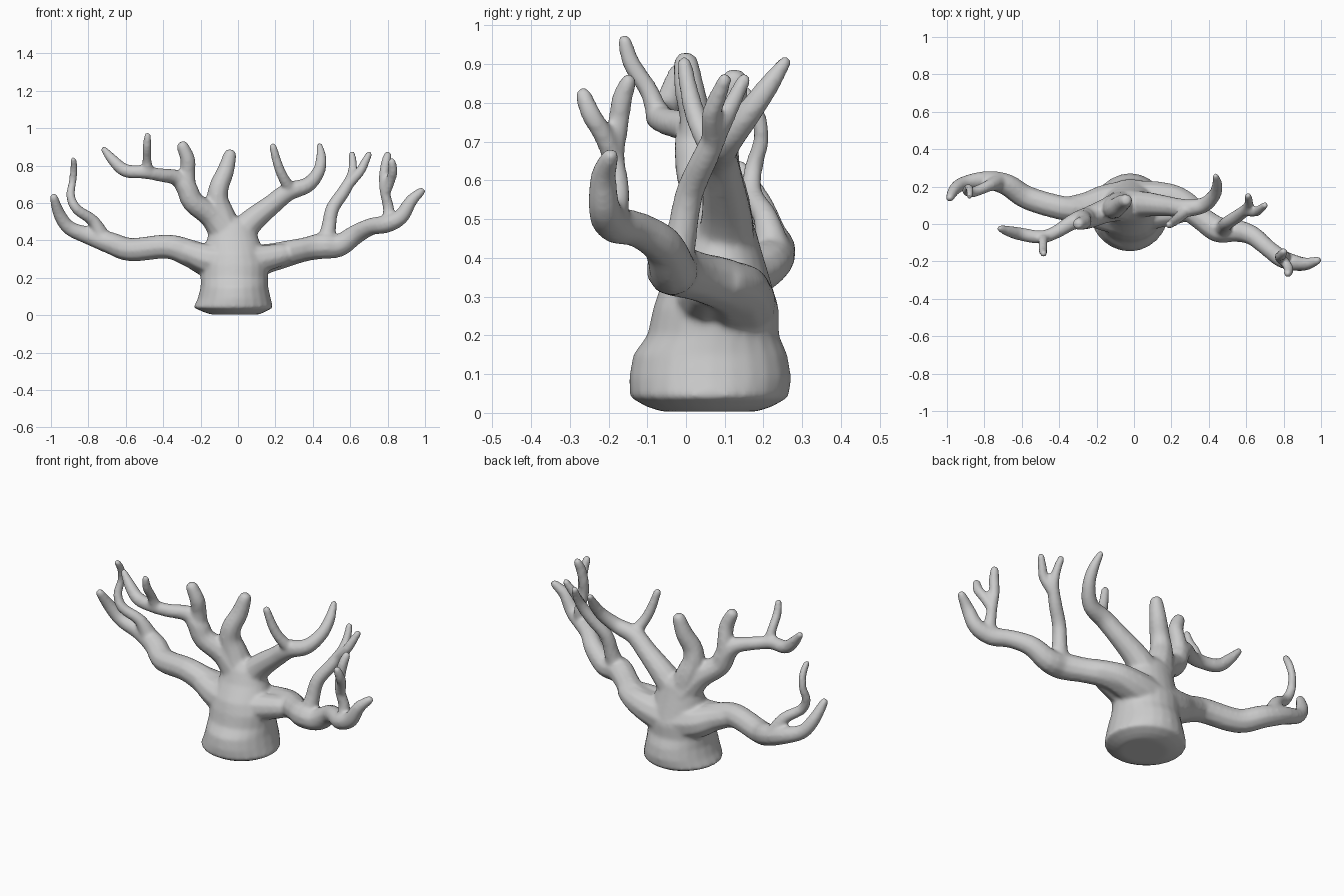
import bpy, bmesh, math
from mathutils import Vector

SIDES = 10
FAT = 1.07   # makes up for the softening
bm = bmesh.new()


def skin(rings):
    """Bridge closed rings of coordinates and cap both ends."""
    vs = [[bm.verts.new(p) for p in ring] for ring in rings]
    n = len(vs[0])
    for a, b in zip(vs, vs[1:]):
        for i in range(n):
            bm.faces.new((a[i], a[(i + 1) % n], b[(i + 1) % n], b[i]))
    bm.faces.new(vs[0][::-1])
    bm.faces.new(vs[-1])


def catmull(p, t, i):
    a, b, c, d = (p[max(0, min(len(p) - 1, i + k))] for k in (-1, 0, 1, 2))
    return 0.5 * (2 * b + (c - a) * t + (2 * a - 5 * b + 4 * c - d) * t * t
                  + (3 * b - a - 3 * c + d) * t ** 3)


def branch(points):
    """Tapered tube through (x, y, z, radius) points with a rounded tip."""
    p = [Vector(q) for q in points]
    path = [catmull(p, s / 4, i) for i in range(len(p) - 1) for s in range(4)] + [p[-1]]
    pos = [q.to_3d() for q in path]
    rad = [q[3] * FAT for q in path]
    # rounded tip
    d = (pos[-1] - pos[-2]).normalized()
    tip, r = pos[-1], rad[-1]
    for k, s in ((0.5, 0.85), (0.85, 0.5)):
        pos.append(tip + d * r * k)
        rad.append(r * s)
    rings, u = [], None
    for i, c in enumerate(pos):
        t = (pos[min(i + 1, len(pos) - 1)] - pos[max(i - 1, 0)]).normalized()
        u = t.orthogonal() if u is None else u - t * u.dot(t)
        u.normalize()
        w = t.cross(u)
        rings.append([c + rad[i] * (math.cos(a) * u + math.sin(a) * w)
                      for a in (2 * math.pi * k / SIDES for k in range(SIDES))])
    skin(rings)


# trunk: z, x min, x max, y min, y max
trunk = [(0.003, -0.14, 0.11, -0.06, 0.18), (0.015, -0.18, 0.14, -0.10, 0.22),
         (0.04, -0.238, 0.188, -0.145, 0.265), (0.09, -0.215, 0.175, -0.147, 0.272),
         (0.15, -0.2, 0.162, -0.137, 0.262), (0.20, -0.2, 0.16, -0.10, 0.24),
         (0.27, -0.2, 0.165, -0.085, 0.24), (0.33, -0.18, 0.14, -0.065, 0.222),
         (0.41, -0.165, 0.11, -0.01, 0.198), (0.48, -0.15, 0.085, 0.02, 0.178),
         (0.52, -0.11, 0.03, 0.05, 0.15)]
skin([[((a + b) / 2 + (b - a) / 2 * math.cos(t), (c + d) / 2 + (d - c) / 2 * math.sin(t), z)
       for t in (2 * math.pi * k / 24 for k in range(24))] for z, a, b, c, d in trunk])

# broad shoulders where the low limbs leave the trunk
branch([(-0.04, 0.13, 0.27, .1), (-0.16, 0.12, 0.29, .085), (-0.26, 0.1, 0.33, .066),
        (-0.38, 0.09, 0.37, .05)])
branch([(-0.04, 0.03, 0.28, .09), (-0.16, 0.045, 0.3, .078), (-0.26, 0.06, 0.335, .06)])
branch([(0.0, 0.14, 0.27, .09), (0.12, 0.145, 0.295, .08), (0.22, 0.14, 0.32, .065),
        (0.3, 0.11, 0.335, .05)])
branch([(0.0, 0.03, 0.28, .08), (0.12, 0.05, 0.3, .07), (0.24, 0.06, 0.325, .056)])

# low left limb and its upright twig
branch([(-0.05, 0.09, 0.27, .1), (-0.17, 0.085, 0.295, .082), (-0.26, 0.08, 0.332, .07),
        (-0.38, 0.085, 0.367, .062), (-0.57, 0.14, 0.35, .06), (-0.68, 0.21, 0.385, .056),
        (-0.79, 0.235, 0.422, .046), (-0.9, 0.22, 0.465, .037), (-0.955, 0.19, 0.54, .032),
        (-0.985, 0.14, 0.63, .022)])
branch([(-0.73, 0.225, 0.42, .045), (-0.775, 0.205, 0.505, .031), (-0.86, 0.17, 0.565, .027),
        (-0.895, 0.175, 0.635, .023), (-0.885, 0.195, 0.71, .02), (-0.877, 0.18, 0.78, .02),
        (-0.88, 0.15, 0.83, .017)])

# low right limb
branch([(0.0, 0.1, 0.27, .09), (0.15, 0.12, 0.3, .074), (0.26, 0.105, 0.328, .067),
        (0.36, 0.03, 0.352, .061), (0.45, -0.03, 0.37, .066), (0.54, -0.035, 0.372, .058),
        (0.63, -0.06, 0.432, .05), (0.71, -0.125, 0.473, .044), (0.79, -0.185, 0.487, .046),
        (0.87, -0.21, 0.525, .04), (0.925, -0.213, 0.61, .032), (0.98, -0.195, 0.662, .022)])
# forked twig, middle of right limb
branch([(0.47, -0.03, 0.38, .05), (0.485, -0.01, 0.47, .038), (0.505, 0.01, 0.57, .035),
        (0.565, 0.05, 0.66, .033), (0.605, 0.085, 0.735, .028), (0.615, 0.12, 0.8, .022),
        (0.61, 0.15, 0.86, .018)])
branch([(0.59, 0.07, 0.7, .028), (0.65, 0.065, 0.765, .025), (0.675, 0.08, 0.81, .023),
        (0.7, 0.1, 0.86, .018)])
# forked twig, end of right limb
branch([(0.805, -0.19, 0.49, .036), (0.805, -0.175, 0.57, .029), (0.785, -0.185, 0.66, .026),
        (0.78, -0.175, 0.74, .026), (0.79, -0.165, 0.81, .026), (0.8, -0.148, 0.855, .021)])
branch([(0.787, -0.185, 0.65, .026), (0.815, -0.215, 0.72, .025), (0.828, -0.245, 0.77, .025),
        (0.822, -0.265, 0.82, .021)])

# upper right limb and its twig
branch([(-0.02, 0.1, 0.4, .08), (0.07, 0.105, 0.5, .064), (0.18, 0.095, 0.59, .052),
        (0.27, 0.085, 0.66, .047), (0.37, 0.1, 0.695, .04), (0.43, 0.155, 0.765, .033),
        (0.445, 0.21, 0.84, .027), (0.437, 0.255, 0.905, .017)])
branch([(0.285, 0.08, 0.665, .034), (0.245, 0.04, 0.73, .028), (0.215, 0.015, 0.8, .025),
        (0.187, -0.005, 0.9, .02)])

# centre limb
branch([(-0.05, 0.1, 0.42, .08), (-0.09, 0.095, 0.54, .068), (-0.11, 0.085, 0.62, .056),
        (-0.1, 0.085, 0.69, .05), (-0.067, 0.11, 0.77, .044), (-0.043, 0.125, 0.855, .034)])

# upper left limb, its upright stub and its twig
branch([(-0.06, 0.1, 0.43, .085), (-0.14, 0.075, 0.53, .064), (-0.24, 0.035, 0.605, .056),
        (-0.275, 0.025, 0.68, .053), (-0.33, 0.01, 0.735, .041), (-0.42, -0.045, 0.75, .034),
        (-0.5, -0.07, 0.765, .034), (-0.6, -0.055, 0.772, .034), (-0.665, -0.04, 0.825, .029),
        (-0.715, -0.025, 0.885, .018)])
branch([(-0.275, 0.03, 0.68, .048), (-0.27, 0.025, 0.76, .04), (-0.268, 0.01, 0.83, .038),
        (-0.295, 0.0, 0.9, .032)])
branch([(-0.48, -0.07, 0.76, .03), (-0.487, -0.095, 0.83, .024), (-0.487, -0.14, 0.9, .023),
        (-0.483, -0.158, 0.96, .018)])

bmesh.ops.recalc_face_normals(bm, faces=bm.faces)
mesh = bpy.data.meshes.new("branching_tree")
bm.to_mesh(mesh)
bm.free()
tree = bpy.data.objects.new("branching_tree", mesh)
bpy.context.collection.objects.link(tree)

# fuse the tubes into one skin and soften the joints
remesh = tree.modifiers.new("fuse", 'REMESH')
remesh.mode = 'VOXEL'
remesh.voxel_size = 0.009
remesh.use_smooth_shade = True
soft = tree.modifiers.new("soften", 'SMOOTH')
soft.factor = 0.5
soft.iterations = 10
